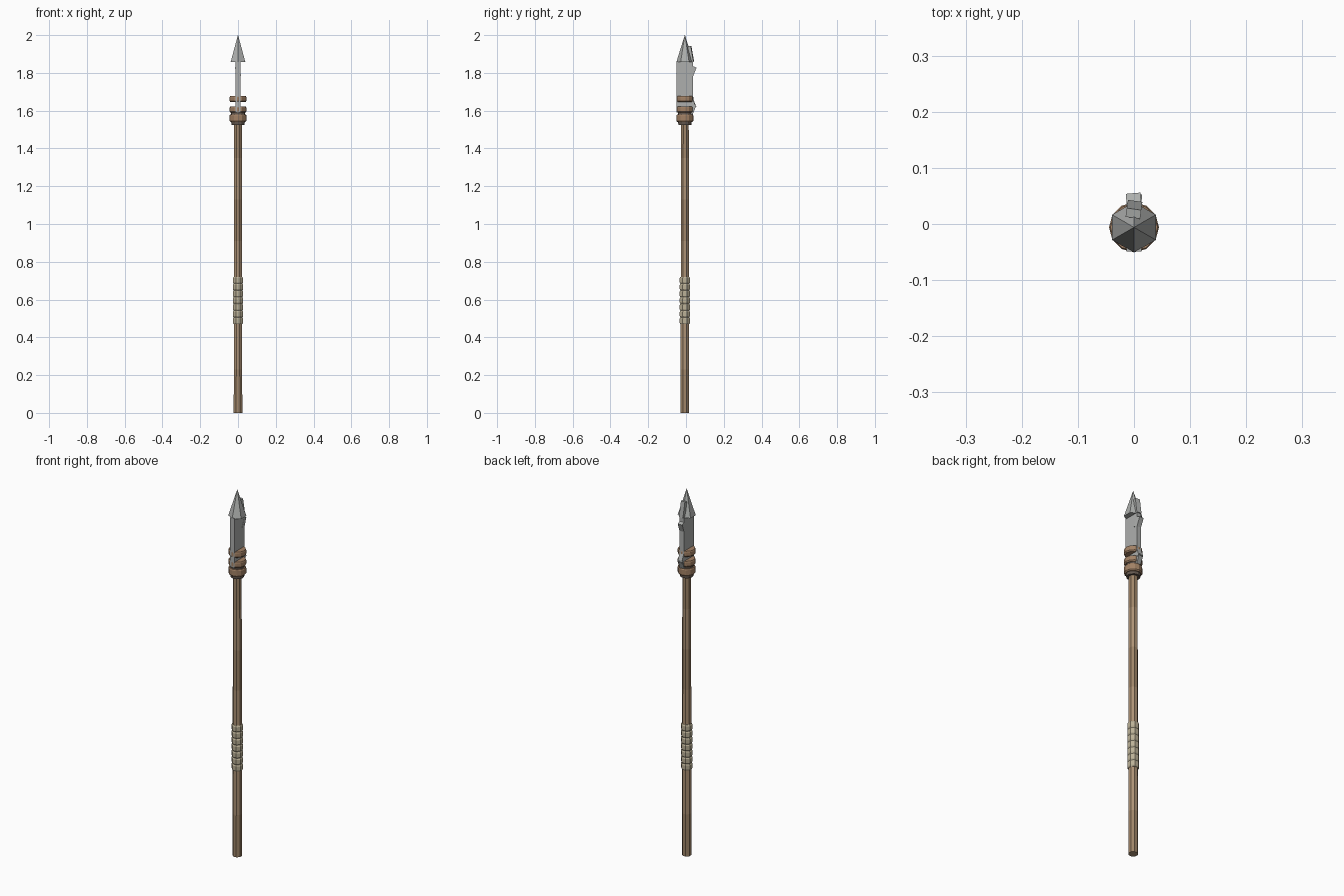
import bpy, bmesh, math
from mathutils import Matrix

if "Cube" in bpy.data.objects:
    bpy.data.objects.remove(bpy.data.objects["Cube"])

CY = -0.006  # y of the shaft axis


def mat(name, r, g, b):
    m = bpy.data.materials.new(name)
    m.diffuse_color = (r, g, b, 1)
    m.use_nodes = True
    m.node_tree.nodes["Principled BSDF"].inputs["Base Color"].default_value = m.diffuse_color
    return m


WOOD = mat("wood", 0.42, 0.29, 0.18)
WOOD_DARK = mat("wood_dark", 0.35, 0.235, 0.14)
LEATHER = mat("leather", 0.36, 0.22, 0.13)
DARK = mat("dark_leather", 0.13, 0.10, 0.08)
CORD = mat("cord", 0.50, 0.44, 0.31)
STONE = mat("stone", 0.42, 0.43, 0.42)


def finish(name, bm, material):
    bmesh.ops.recalc_face_normals(bm, faces=bm.faces)
    me = bpy.data.meshes.new(name)
    bm.to_mesh(me)
    bm.free()
    me.materials.append(material)
    ob = bpy.data.objects.new(name, me)
    bpy.context.collection.objects.link(ob)
    return ob


def lathe(name, profile, sides, material, turn=0.0):
    """Flat-sided turned part from (radius, z) points, capped at both ends."""
    bm = bmesh.new()
    rings = []
    for r, z in profile:
        rings.append([bm.verts.new((r * math.cos(turn + math.tau * i / sides),
                                    CY + r * math.sin(turn + math.tau * i / sides), z))
                      for i in range(sides)])
    for a, b in zip(rings, rings[1:]):
        for i in range(sides):
            j = (i + 1) % sides
            bm.faces.new((a[i], a[j], b[j], b[i]))
    bm.faces.new(rings[0])
    bm.faces.new(rings[-1])
    return finish(name, bm, material)


def box(name, center, size, material, tilt=0.0, twist=0.0):
    bm = bmesh.new()
    m = (Matrix.Translation(center) @ Matrix.Rotation(twist, 4, 'Z')
         @ Matrix.Rotation(tilt, 4, 'X') @ Matrix.Diagonal((*size, 1)))
    bmesh.ops.create_cube(bm, size=1, matrix=m)
    return finish(name, bm, material)


# Shaft: one tapering octagon with alternating wood tones
cuts = [0, 0.23, 0.47, 0.72, 0.91, 1.13, 1.35, 1.60]
shaft = lathe("shaft", [(0.0245 - 0.0015 * z, z) for z in cuts], 8, WOOD, math.pi / 8)
shaft.data.materials.append(WOOD_DARK)
for p in shaft.data.polygons:
    if len(p.vertices) == 4:
        band = sum(p.center.z > c for c in cuts)
        p.material_index = band % 2

# Wrapped cord grip: stacked bulging coils
profile = []
coils, z0, z1 = 7, 0.47, 0.72
step = (z1 - z0) / coils
for i in range(coils):
    z = z0 + i * step
    profile += [(0.0255, z), (0.0295, z + 0.2 * step), (0.0295, z + 0.8 * step)]
profile.append((0.0255, z1))
lathe("grip", profile, 8, CORD, math.pi / 8)

# Leather bindings with a dark core under the lower two
lathe("binding_core", [(0.034, 1.525), (0.036, 1.54), (0.036, 1.60), (0.030, 1.615)], 12, DARK)
for i, (a, b) in enumerate([(1.54, 1.58), (1.59, 1.622), (1.645, 1.677)]):
    lathe(f"binding_{i + 1}", [(0.040, a), (0.0445, a + 0.006), (0.0445, b - 0.006), (0.042, b)],
          12, LEATHER)

# Stone blade plate and six-sided point
box("blade", (0, CY, 1.725), (0.026, 0.086, 0.27), STONE)
lathe("point", [(0.045, 1.857), (0.0005, 2.0)], 6, STONE, math.pi / 6)

# Shards along the back edge
box("shard_top", (0, 0.026, 1.90), (0.026, 0.016, 0.085), STONE, math.radians(10), math.radians(-8))
box("shard_middle", (0, 0.035, 1.808), (0.026, 0.022, 0.052), STONE, math.radians(-22), math.radians(5))
box("shard_low", (0, 0.035, 1.645), (0.026, 0.016, 0.06), STONE, math.radians(22), math.radians(-5))
box("shard_bottom", (0, 0.035, 1.603), (0.026, 0.016, 0.055), STONE, math.radians(-22), math.radians(5))
